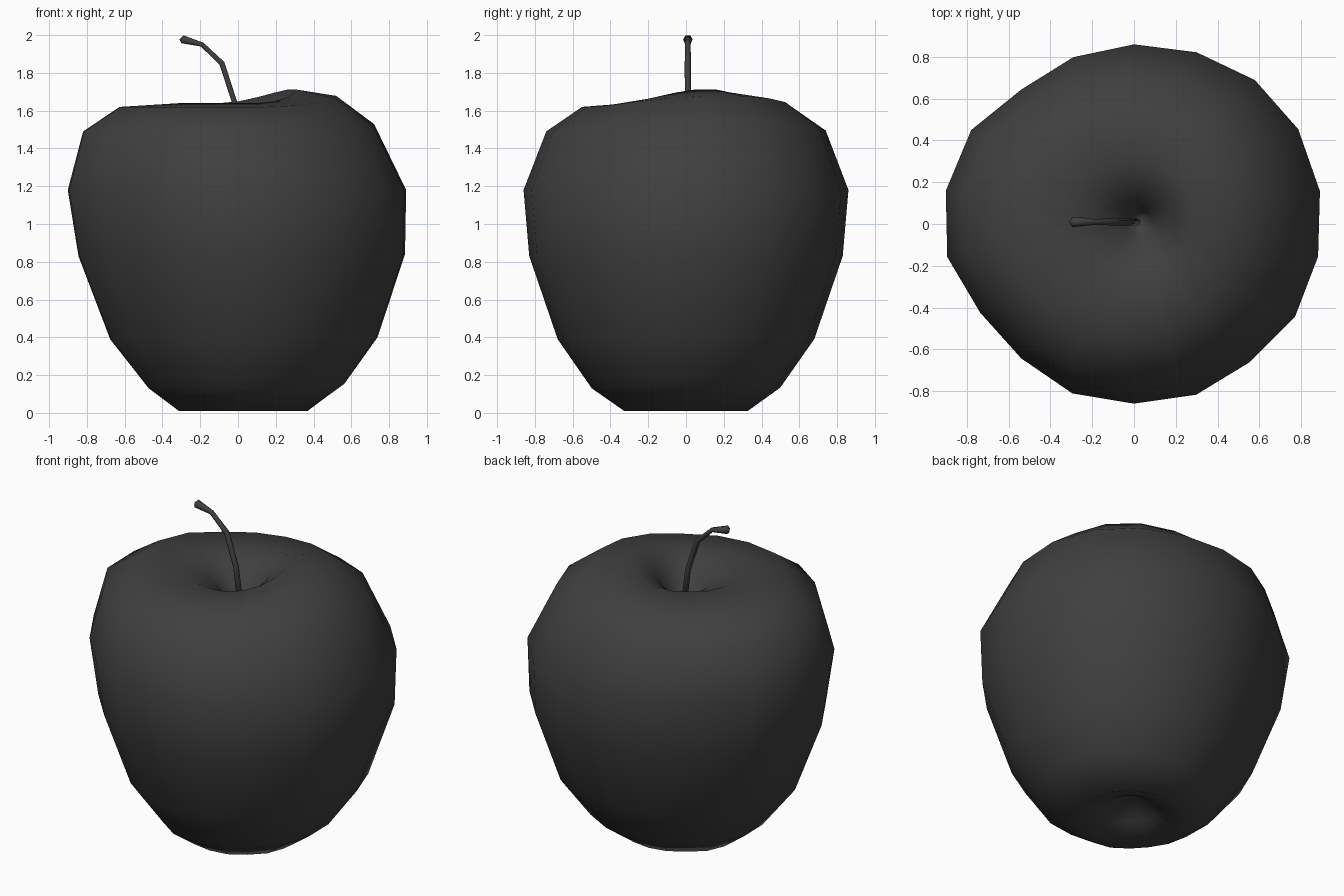
import bpy, bmesh
from math import cos, sin, radians
from mathutils import Vector

cube = bpy.data.objects.get("Cube")
if cube:
    bpy.data.objects.remove(cube)

# One dark grey for the whole fruit
grey = bpy.data.materials.new("dark_grey")
grey.use_nodes = True
grey.diffuse_color = (0.05, 0.05, 0.05, 1)
bsdf = next(n for n in grey.node_tree.nodes if n.type == 'BSDF_PRINCIPLED')
bsdf.inputs["Base Color"].default_value = (0.05, 0.05, 0.05, 1)
bsdf.inputs["Roughness"].default_value = 0.8


def loft(name, rings, start, end):
    """Skin a stack of closed rings and close both ends to a point."""
    bm = bmesh.new()
    loops = [[bm.verts.new(p) for p in ring] for ring in rings]
    first, last = bm.verts.new(start), bm.verts.new(end)
    n = len(loops[0])
    for i in range(n):
        j = (i + 1) % n
        for a, b in zip(loops, loops[1:]):
            bm.faces.new((a[i], a[j], b[j], b[i]))
        bm.faces.new((first, loops[0][j], loops[0][i]))
        bm.faces.new((last, loops[-1][i], loops[-1][j]))
    bmesh.ops.recalc_face_normals(bm, faces=bm.faces)
    for f in bm.faces:
        f.smooth = True
    mesh = bpy.data.meshes.new(name)
    bm.to_mesh(mesh)
    bm.free()
    mesh.materials.append(grey)
    obj = bpy.data.objects.new(name, mesh)
    bpy.context.collection.objects.link(obj)
    return obj


# Apple body: uneven outline radii, one per direction around the fruit
outline = [.904, .908, .90, .875, .86, .85, .84, .90, .915,
           .908, .85, .84, .863, .86, .87, .863, .89, .895]

# Each ring: scale of the outline, height, sideways lean, lift of the shoulder
profile = [
    (.17, .09, .02, 0),
    (.38, .01, .03, 0),
    (.58, .13, .05, .03),
    (.79, .39, .035, .01),
    (.965, .83, .025, .01),
    (1.0, 1.18, 0, 0),
    (.86, 1.49, -.045, .04),
    (.64, 1.62, -.05, .06),
    (.34, 1.64, 0, .075),
    (.17, 1.56, .02, .05),
    (.07, 1.44, .03, .02),
]


def body_ring(scale, z, lean, lift):
    pts = []
    for i, r in enumerate(outline):
        a = radians(10 + 20 * i)
        bump = lift * max(0, cos(a - radians(20))) ** 2
        pts.append((scale * r * cos(a) + lean, scale * r * sin(a), z + bump))
    return pts


loft("apple_body", [body_ring(*p) for p in profile], (.02, 0, .2), (.03, .03, 1.37))

# Stem: bent six-sided rod that flares at its cut end
path = [(.015, 1.36, .018), (-.02, 1.65, .016), (-.085, 1.85, .017),
        (-.19, 1.95, .014), (-.295, 1.978, .025)]
centres = [Vector((x, .01, z)) for x, z, r in path]
rings = []
for k, c in enumerate(centres):
    tangent = (centres[min(k + 1, len(path) - 1)] - centres[max(k - 1, 0)]).normalized()
    side = Vector((0, 1, 0))
    up = tangent.cross(side)
    r = path[k][2]
    rings.append([c + r * (cos(radians(60 * i)) * side + sin(radians(60 * i)) * up)
                  for i in range(6)])
loft("stem", rings, centres[0], centres[-1] + Vector((-.015, 0, 0)))
